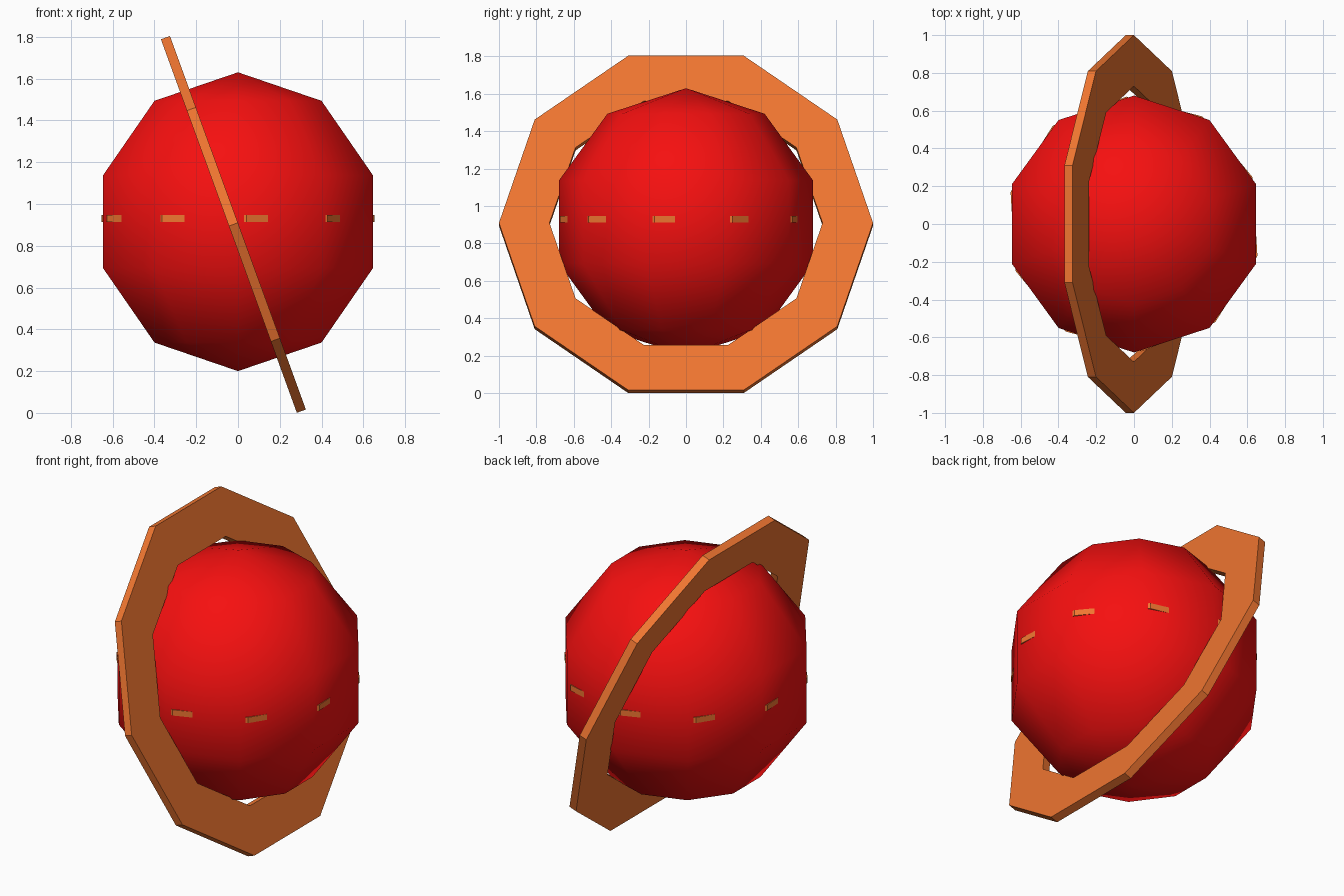
import bpy, bmesh
from math import sin, cos, pi, radians

if "Cube" in bpy.data.objects:
    bpy.data.objects.remove(bpy.data.objects["Cube"])

SIDES = 10


def material(name, rgb):
    m = bpy.data.materials.new(name)
    m.diffuse_color = (*rgb, 1)
    m.use_nodes = True
    m.node_tree.nodes["Principled BSDF"].inputs["Base Color"].default_value = m.diffuse_color
    return m


red = material("red", (0.92, 0.005, 0.005))
orange = material("orange", (0.87, 0.18, 0.03))


def lathe(name, profile, mat, start=0.0, closed=False):
    """Revolve (radius, z) points about z; the first vertex sits on -y."""
    bm = bmesh.new()
    rings = []
    for r, z in profile:
        if r < 1e-6:
            rings.append([bm.verts.new((0, 0, z))] * SIDES)
            continue
        angles = [start + 2 * pi * k / SIDES for k in range(SIDES)]
        rings.append([bm.verts.new((r * sin(a), -r * cos(a), z)) for a in angles])
    pairs = list(zip(rings, rings[1:]))
    if closed:
        pairs.append((rings[-1], rings[0]))
    for a, b in pairs:
        for k in range(SIDES):
            n = (k + 1) % SIDES
            corners = list(dict.fromkeys((a[k], a[n], b[n], b[k])))
            bm.faces.new(corners)
    bmesh.ops.recalc_face_normals(bm, faces=bm.faces)
    me = bpy.data.meshes.new(name)
    bm.to_mesh(me)
    bm.free()
    me.materials.append(mat)
    ob = bpy.data.objects.new(name, me)
    bpy.context.collection.objects.link(ob)
    return ob


def washer(name, outer, inner, thick, start=0.0):
    h = thick / 2
    return lathe(name, [(outer, -h), (outer, h), (inner, h), (inner, -h)],
                 orange, start, closed=True)


# Low-poly ball: five bands from pole to pole, smooth shaded
R = 0.715
ball = lathe("planet_body",
             [(R * sin(pi * i / 5), -R * cos(pi * i / 5)) for i in range(6)], red)
ball.location.z = 0.915
ball.data.shade_smooth()

# Thin equator band whose corners poke out through the ball's facets
band = washer("equator_band", 0.675, 0.49, 0.034, radians(3.5))
band.location.z = 0.93

# Large tilted ring
ring = washer("tilted_ring", 1.0, 0.73, 0.046)
ring.rotation_euler.y = radians(-110)
ring.location = (-0.022, 0, 0.902)
